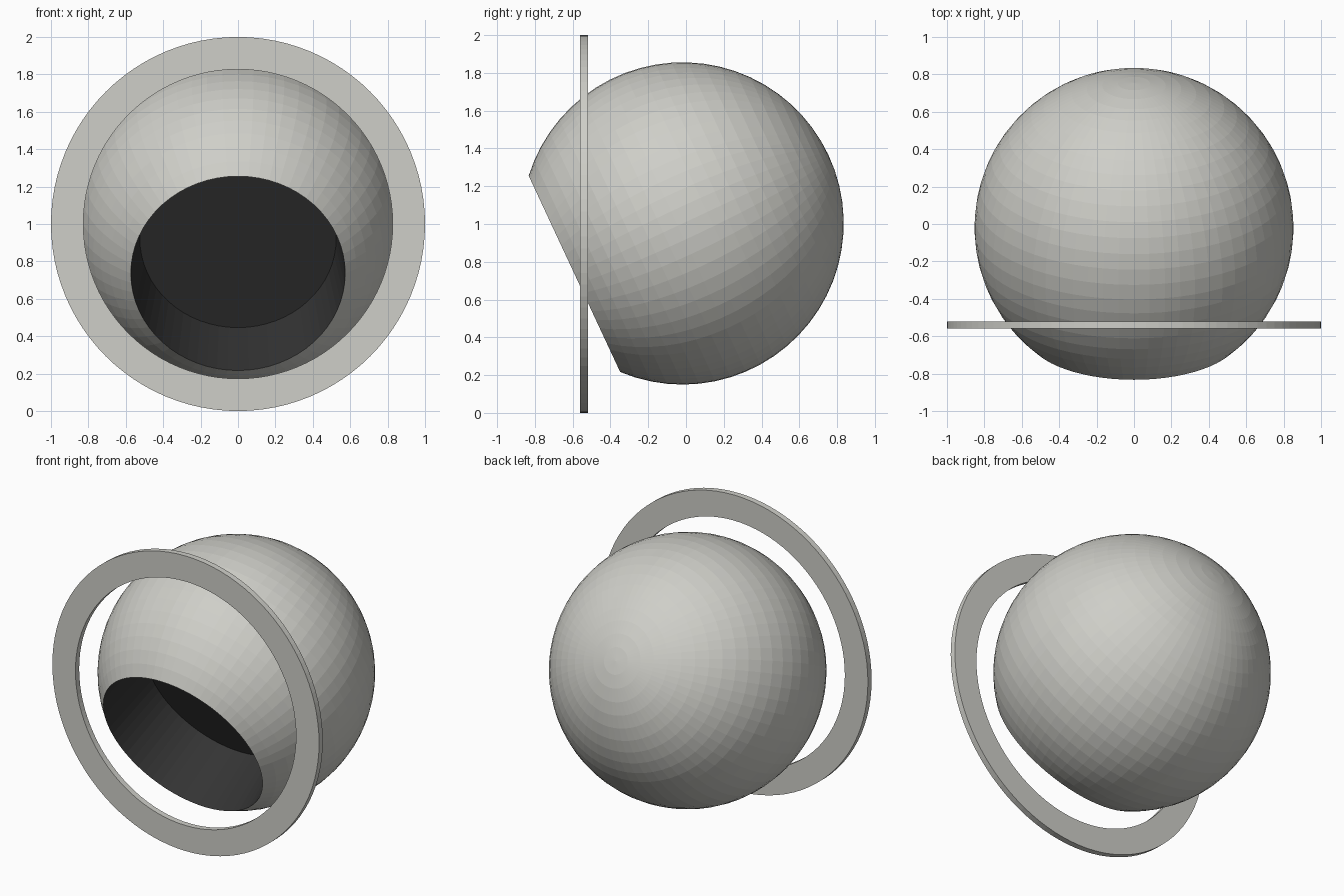
import bpy
import bmesh
import math

if "Cube" in bpy.data.objects:
    bpy.data.objects.remove(bpy.data.objects["Cube"])

CENTRE = (0, -0.018, 1.003)
R = 0.853
OPEN = math.radians(42.2)   # polar angle of the opening edge
TILT = math.radians(-65)    # tips the opening forward and down


def material(name, rgb):
    m = bpy.data.materials.new(name)
    m.diffuse_color = (*rgb, 1)
    m.use_nodes = True
    m.node_tree.nodes["Principled BSDF"].inputs["Base Color"].default_value = m.diffuse_color
    return m


def lathe(name, profile, mat, location, tilt, closed=False, segments=64):
    """Revolve (radius, height) points around z; rising profiles face outward."""
    bm = bmesh.new()
    rings = []
    for r, z in profile:
        if r < 1e-6:
            rings.append([bm.verts.new((0, 0, z))] * segments)
        else:
            angles = [2 * math.pi * j / segments for j in range(segments)]
            rings.append([bm.verts.new((r * math.cos(a), r * math.sin(a), z)) for a in angles])
    pairs = list(zip(rings, rings[1:]))
    if closed:
        pairs.append((rings[-1], rings[0]))
    for a, b in pairs:
        for j in range(segments):
            k = (j + 1) % segments
            corners = [a[j], a[k], b[k], b[j]]
            bm.faces.new(list(dict.fromkeys(corners)))
    mesh = bpy.data.meshes.new(name)
    bm.to_mesh(mesh)
    bm.free()
    mesh.materials.append(mat)
    obj = bpy.data.objects.new(name, mesh)
    obj.location = location
    obj.rotation_euler = (tilt, 0, 0)
    bpy.context.collection.objects.link(obj)
    return obj


light_grey = material("light warm grey", (0.62, 0.62, 0.58))
dark_grey = material("dark grey", (0.034, 0.034, 0.034))

# Truncated sphere shell, from the opening edge to the rear pole
BANDS = 24
shell = []
for i in range(BANDS + 1):
    t = OPEN + (math.pi - OPEN) * i / BANDS
    shell.append((R * math.sin(t) if i < BANDS else 0, -R * math.cos(t)))
lathe("sphere_shell", shell, light_grey, CENTRE, TILT)

# Tapered dark recess with a flat floor
rim_r, rim_z = shell[0]
floor_z = rim_z + 0.44
lathe("recess", [(0, floor_z), (0.525, floor_z), (rim_r, rim_z)],
      dark_grey, CENTRE, TILT)

# Flat upright ring around the front
lathe("front_ring", [(1, -0.02), (1, 0.02), (0.827, 0.02), (0.827, -0.02)],
      light_grey, (0, -0.54, 1), math.radians(-90), closed=True, segments=96)
